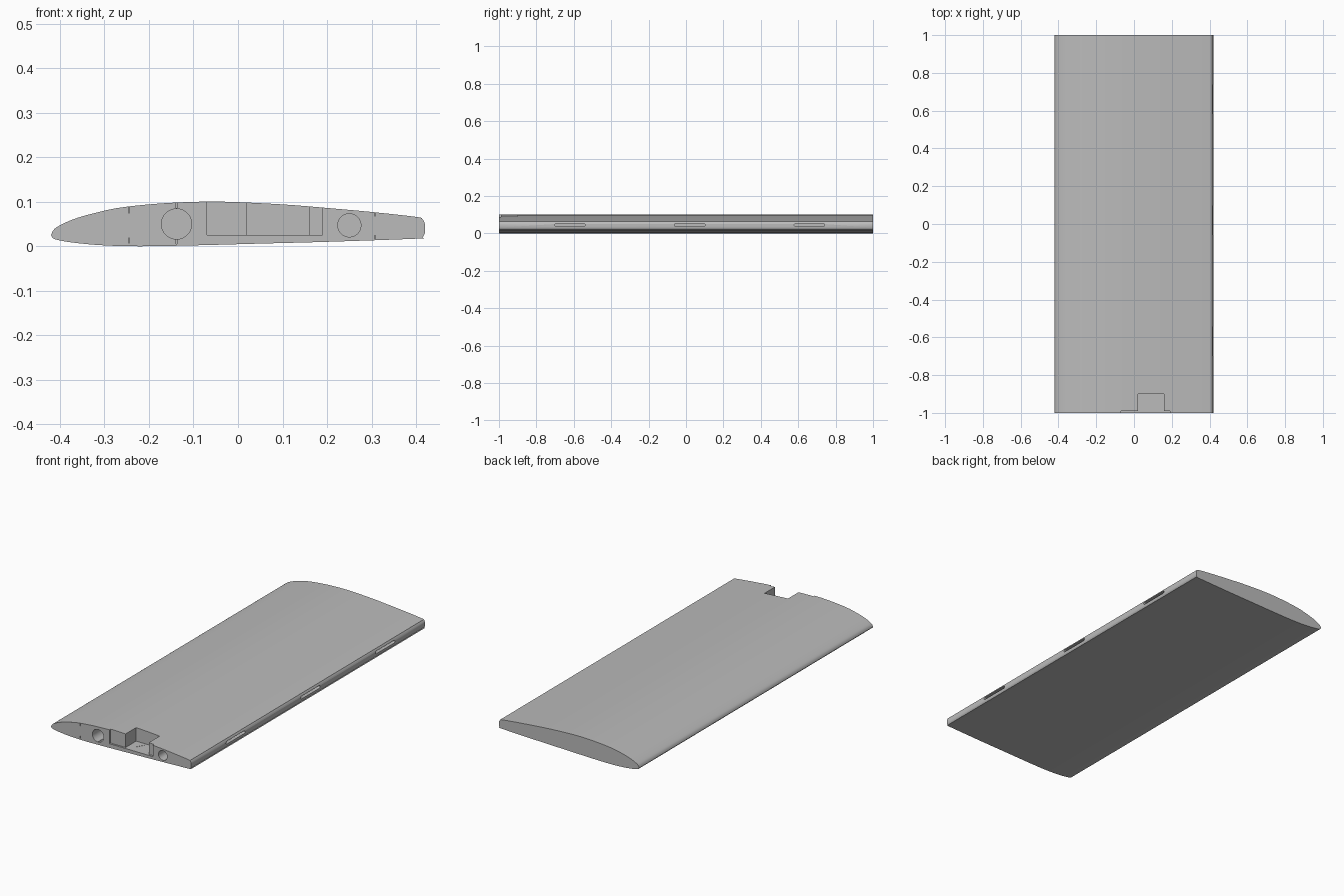
import bpy, bmesh, math
from mathutils import Vector, Matrix

if "Cube" in bpy.data.objects:
    bpy.data.objects.remove(bpy.data.objects["Cube"])

grey = bpy.data.materials.new("plain grey")
grey.use_nodes = True
colour = (0.5, 0.5, 0.5, 1)
grey.diffuse_color = colour
grey.node_tree.nodes["Principled BSDF"].inputs["Base Color"].default_value = colour


def make_object(name, bm):
    bmesh.ops.recalc_face_normals(bm, faces=bm.faces)
    mesh = bpy.data.meshes.new(name)
    bm.to_mesh(mesh)
    bm.free()
    mesh.materials.append(grey)
    obj = bpy.data.objects.new(name, mesh)
    bpy.context.collection.objects.link(obj)
    return obj


def smooth_curve(points, steps):
    """Catmull-Rom curve through the points, without the last point."""
    ends = [points[0]] + points + [points[-1]]
    ends = [Vector(p) for p in ends]
    curve = []
    for a, b, c, d in zip(ends, ends[1:], ends[2:], ends[3:]):
        for i in range(steps):
            t = i / steps
            curve.append(b + (c - a) * t / 2 + (2 * a - 5 * b + 4 * c - d) * t**2 / 2
                         + (3 * b - a - 3 * c + d) * t**3 / 2)
    return curve


def extrude_profile(name, outline, y_start, y_end):
    bm = bmesh.new()
    face = bm.faces.new([bm.verts.new((x, y_start, z)) for x, z in outline])
    moved = bmesh.ops.extrude_face_region(bm, geom=[face])["geom"]
    verts = [v for v in moved if isinstance(v, bmesh.types.BMVert)]
    bmesh.ops.translate(bm, verts=verts, vec=(0, y_end - y_start, 0))
    return make_object(name, bm)


def box(name, low, high, turn=0):
    low, high = Vector(low), Vector(high)
    bm = bmesh.new()
    matrix = (Matrix.Translation((low + high) / 2) @ Matrix.Rotation(turn, 4, "Z")
              @ Matrix.Diagonal((*(high - low), 1)))
    bmesh.ops.create_cube(bm, size=1, matrix=matrix)
    return make_object(name, bm)


def cut(target, cutter):
    mod = target.modifiers.new(cutter.name, "BOOLEAN")
    mod.operation, mod.solver, mod.object = "DIFFERENCE", "EXACT", cutter
    bpy.context.view_layer.objects.active = target
    bpy.ops.object.modifier_apply(modifier=mod.name)
    bpy.data.objects.remove(cutter)


# Wing panel: airfoil with a blunt, rounded trailing edge
upper = [(-.42, .025), (-.412, .039), (-.39, .052), (-.36, .064), (-.32, .075),
         (-.27, .086), (-.2, .094), (-.12, .099), (-.03, .1), (.1, .094),
         (.2, .086), (.3, .077), (.4, .066), (.414, .061), (.42, .05)]
lower = [(.42, .03), (.414, .02), (.4, .017), (.2, .01), (.05, .006), (-.1, .002),
         (-.22, 0), (-.3, .002), (-.36, .007), (-.4, .013), (-.415, .018), (-.42, .025)]
wing = extrude_profile("wing_panel", smooth_curve(upper, 4) + [Vector(upper[-1])]
                       + smooth_curve(lower, 4), -1, 1)

# Root rib: shallow recess and deep open notch
cut(wing, box("root_recess", (-.07, -1.1, .025), (.19, -.99, .2)))
cut(wing, box("servo_notch", (.02, -1.1, .025), (.16, -.9, .2)))

# Spar tube holes
for x, z, radius in ((-.138, .05, .034), (.25, .047, .026)):
    ring = [(x + radius * math.cos(a), z + radius * math.sin(a))
            for a in (math.tau * i / 40 for i in range(40))]
    cut(wing, extrude_profile("spar_hole", ring, -1.1, -.4))

# Hinge slots with rounded ends in the trailing edge
for y in (-.62, .02, .66):
    bm = bmesh.new()
    for side in (-1, 1):
        for i in range(9):
            a = math.pi * (i / 8 - .5)
            for x in (.34, .5):
                bm.verts.new((x, y + side * (.075 + .007 * math.cos(a)),
                              .045 + .007 * math.sin(a)))
    bmesh.ops.remove_doubles(bm, verts=bm.verts, dist=.0001)
    bmesh.ops.convex_hull(bm, input=bm.verts)
    cut(wing, make_object("hinge_slot", bm))

# Narrow slits in the ribs
slits = [(-.245, .081), (-.245, .013), (-.138, .092), (-.138, .011),
         (.087, .085), (.308, .071), (.308, .021)]
for x, z in slits:
    half = .006 if x < .2 else .003
    cut(wing, box("front_slit", (x - .0012, -1.1, z - half), (x + .0012, -.96, z + half)))
    if x < -.2:
        cut(wing, box("back_slit", (x - .0012, .96, z - half), (x + .0012, 1.1, z + half)))

# Thin diagonal slit in the notch floor
cut(wing, box("floor_slit", (.047, -.936, .018), (.093, -.934, .04), math.radians(60)))

bpy.ops.object.select_all(action="DESELECT")
wing.select_set(True)
bpy.context.view_layer.objects.active = wing
bpy.ops.object.shade_smooth_by_angle(angle=math.radians(30))
